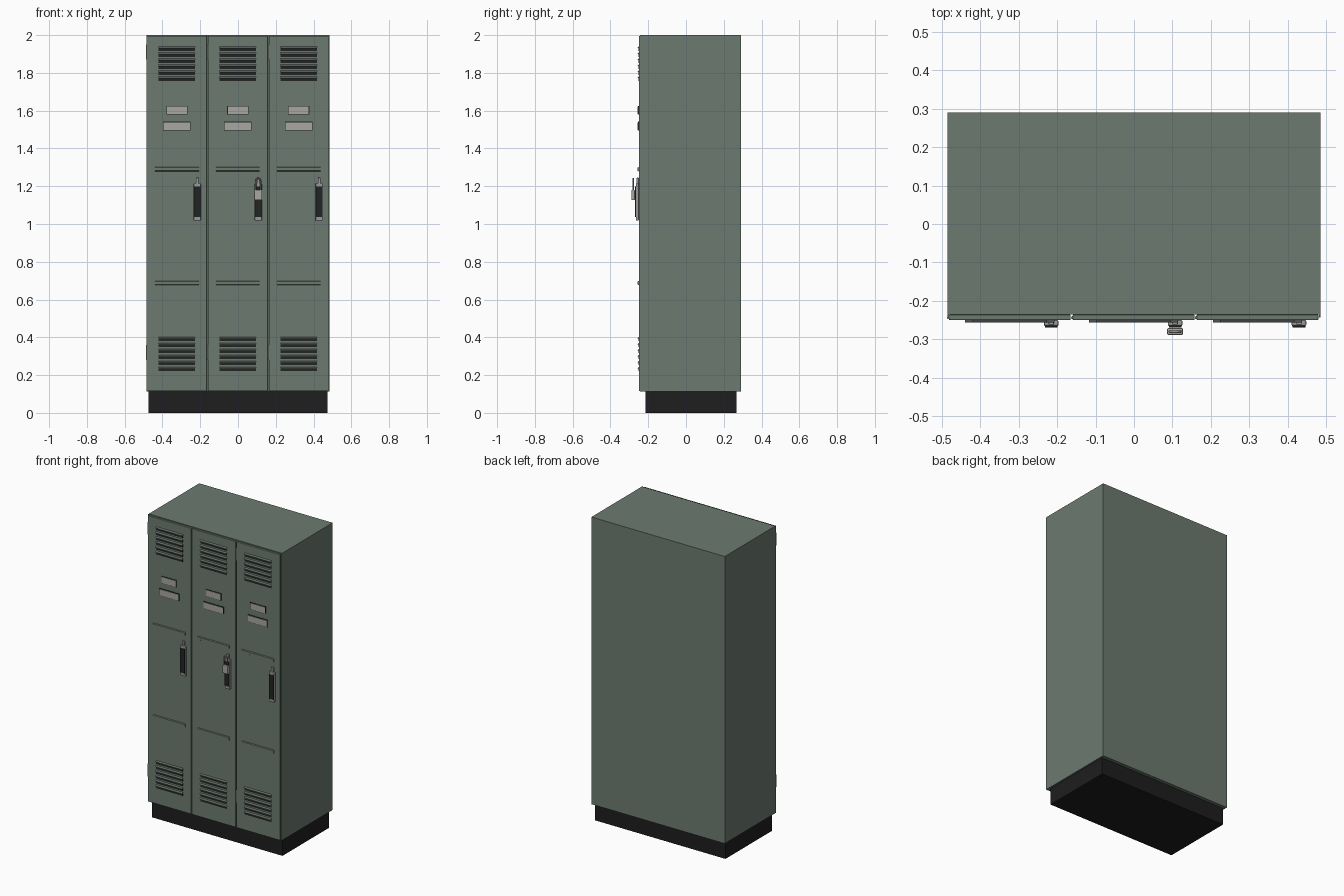
import bpy, bmesh, math
from mathutils import Vector

if "Cube" in bpy.data.objects:
    bpy.data.objects.remove(bpy.data.objects["Cube"])


def material(name, r, g, b):
    m = bpy.data.materials.new(name)
    m.diffuse_color = (r, g, b, 1)
    m.use_nodes = True
    m.node_tree.nodes["Principled BSDF"].inputs["Base Color"].default_value = m.diffuse_color
    return m


GREEN = material("locker green", 0.15, 0.195, 0.16)
BLACK = material("base black", 0.013, 0.013, 0.014)
DARK = material("slot dark", 0.016, 0.018, 0.018)
PLATE = material("plate grey", 0.40, 0.39, 0.37)
STEEL = material("steel", 0.32, 0.32, 0.31)


def finish(name, bm, mat, bevel=0.0):
    bmesh.ops.recalc_face_normals(bm, faces=bm.faces)
    me = bpy.data.meshes.new(name)
    bm.to_mesh(me)
    bm.free()
    me.materials.append(mat)
    ob = bpy.data.objects.new(name, me)
    bpy.context.collection.objects.link(ob)
    if bevel:
        mod = ob.modifiers.new("bevel", "BEVEL")
        mod.width = bevel
        mod.segments = 2
    return ob


def add_box(bm, x0, x1, y0, y1, z0, z1):
    vs = bmesh.ops.create_cube(bm, size=1)["verts"]
    for v in vs:
        v.co = Vector(((x0 + x1) / 2 + v.co.x * (x1 - x0),
                       (y0 + y1) / 2 + v.co.y * (y1 - y0),
                       (z0 + z1) / 2 + v.co.z * (z1 - z0)))


def box(name, mat, x0, x1, y0, y1, z0, z1, bevel=0.0):
    bm = bmesh.new()
    add_box(bm, x0, x1, y0, y1, z0, z1)
    return finish(name, bm, mat, bevel)


def add_prism(bm, x0, x1, profile):
    # extrude a (y, z) profile along x
    f = bm.faces.new([bm.verts.new((x0, y, z)) for y, z in profile])
    r = bmesh.ops.extrude_face_region(bm, geom=[f])
    for v in r["geom"]:
        if isinstance(v, bmesh.types.BMVert):
            v.co.x = x1


# Cabinet and base
box("cabinet_body", GREEN, -0.485, 0.485, -0.235, 0.29, 0.112, 2.0)
box("base_plinth", BLACK, -0.474, 0.474, -0.215, 0.267, 0, 0.112)
bm = bmesh.new()
for s in (-1, 1):
    add_box(bm, s * 0.4835 - 0.0015, s * 0.4835 + 0.0015, -0.243, -0.234, 0.112, 2.0)
finish("side_frame_lips", bm, GREEN)

F = -0.25  # door front plane
for i in range(3):
    cx = -0.3235 + 0.3225 * i
    n = str(i + 1)
    # Door panel
    box("door_" + n, GREEN, cx - 0.1585, cx + 0.1585, F, -0.236, 0.116, 1.995, 0.002)

    # Vents: dark openings under sloping hoods
    slots, hoods = bmesh.new(), bmesh.new()
    for top in (1.926, 0.389):
        for k in range(6):
            z = top - 0.0318 * k
            add_box(slots, cx - 0.097, cx + 0.097, F - 0.002, F + 0.002, z - 0.009, z + 0.008)
            add_prism(hoods, cx - 0.097, cx + 0.097,
                      [(F + 0.001, z + 0.014), (F - 0.007, z + 0.007),
                       (F - 0.007, z + 0.005), (F + 0.001, z + 0.005)])
    finish("vent_slots_" + n, slots, DARK)
    finish("vent_hoods_" + n, hoods, GREEN)

    # Number plate and card holder with dark backing
    box("number_plate_backing_" + n, DARK, cx - 0.056, cx + 0.056, F - 0.003, F, 1.580, 1.626)
    box("number_plate_" + n, PLATE, cx - 0.053, cx + 0.053, F - 0.006, F, 1.583, 1.623)
    box("card_holder_backing_" + n, DARK, cx - 0.073, cx + 0.073, F - 0.003, F, 1.495, 1.542)
    box("card_holder_" + n, PLATE, cx - 0.070, cx + 0.070, F - 0.006, F, 1.498, 1.538)

    # Stiffening ribs
    bm = bmesh.new()
    for z in (1.29, 0.688):
        add_prism(bm, cx - 0.116, cx + 0.116,
                  [(F + 0.001, z + 0.012), (F - 0.006, z + 0.008),
                   (F - 0.006, z - 0.008), (F + 0.001, z - 0.012)])
    finish("door_ribs_" + n, bm, GREEN)

    # Handle with dark grip and latch tab
    hx = cx + 0.108
    box("handle_frame_" + n, STEEL, hx - 0.019, hx + 0.019, -0.266, F, 1.018, 1.215, 0.004)
    box("handle_grip_" + n, DARK, hx - 0.0165, hx + 0.0165, -0.269, -0.26, 1.038, 1.198)
    box("latch_tab_" + n, STEEL, hx - 0.007, hx + 0.007, -0.262, F, 1.21, 1.245, 0.002)

    # Hinges on the left edge
    bm = bmesh.new()
    for z in (1.91, 0.32):
        vs = bmesh.ops.create_cone(bm, cap_ends=True, segments=10, radius1=0.004,
                                   radius2=0.004, depth=0.08)["verts"]
        bmesh.ops.translate(bm, verts=vs, vec=(cx - 0.1595, -0.244, z))
    finish("hinges_" + n, bm, STEEL)

# Padlock on the middle door
px = -0.001 + 0.108
box("padlock_body", PLATE, px - 0.021, px + 0.021, -0.289, -0.271, 1.127, 1.18, 0.004)
cu = bpy.data.curves.new("padlock_shackle", "CURVE")
cu.dimensions = "3D"
cu.bevel_depth = 0.004
cu.bevel_resolution = 2
cu.use_fill_caps = True
pts = [(px - 0.013, -0.28, 1.17)]
for k in range(9):
    a = math.pi * (1 - k / 8)
    pts.append((px + 0.013 * math.cos(a), -0.28, 1.226 + 0.015 * math.sin(a)))
pts.append((px + 0.013, -0.28, 1.17))
sp = cu.splines.new("POLY")
sp.points.add(len(pts) - 1)
for p, c in zip(sp.points, pts):
    p.co = (*c, 1)
cu.materials.append(STEEL)
bpy.context.collection.objects.link(bpy.data.objects.new("padlock_shackle", cu))
